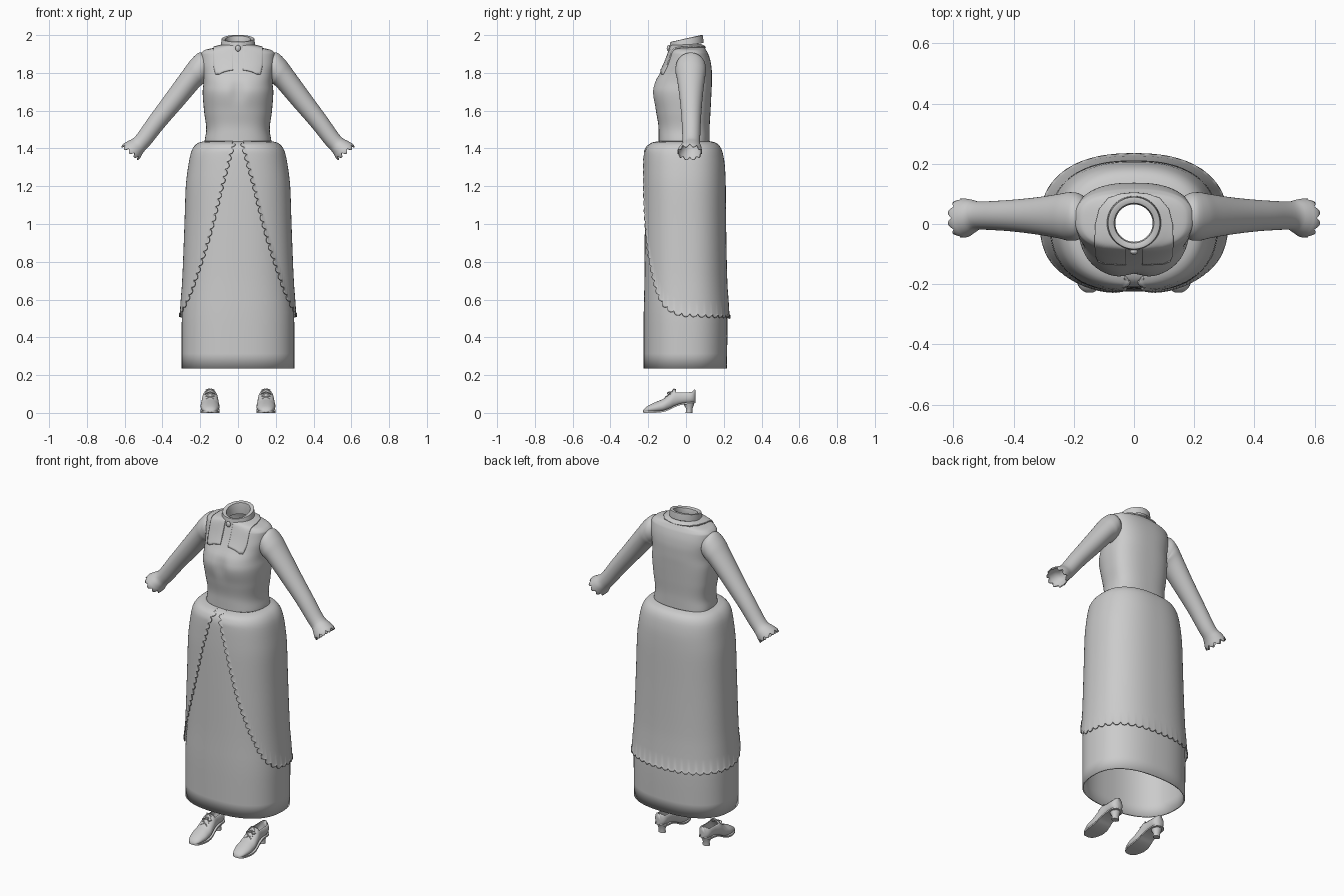
import bpy, bmesh
from math import sin, cos, pi, radians, copysign, exp, atan2, hypot
from mathutils import Vector
from mathutils.bvhtree import BVHTree

if "Cube" in bpy.data.objects:
    bpy.data.objects.remove(bpy.data.objects["Cube"])

cloth = bpy.data.materials.new("grey_cloth")
cloth.use_nodes = True
cloth.diffuse_color = (0.6, 0.6, 0.6, 1)
cloth.node_tree.nodes["Principled BSDF"].inputs["Base Color"].default_value = (0.6, 0.6, 0.6, 1)


def smooth_value(table, t, k=1):
    """Monotone cubic through column k of the table, keyed by column 0."""
    n = len(table)
    t = min(max(t, table[0][0]), table[-1][0])
    d = [(table[i+1][k] - table[i][k]) / (table[i+1][0] - table[i][0]) for i in range(n - 1)]

    def slope(i):
        if i == 0 or i == n - 1:
            return d[min(i, n - 2)]
        a, b = d[i-1], d[i]
        return 2 * a * b / (a + b) if a * b > 0 else 0
    i = max(j for j in range(n - 1) if table[j][0] <= t)
    h = table[i+1][0] - table[i][0]
    s = (t - table[i][0]) / h
    return ((1 + 2*s) * (1-s)**2 * table[i][k] + s * (1-s)**2 * h * slope(i)
            + s*s * (3 - 2*s) * table[i+1][k] + s*s * (s-1) * h * slope(i+1))


def finish(obj, thickness=0, angle=40):
    obj.data.materials.append(cloth)
    if thickness:
        mod = obj.modifiers.new("thickness", "SOLIDIFY")
        mod.thickness = thickness
        mod.offset = 0
    bpy.ops.object.select_all(action="DESELECT")
    obj.select_set(True)
    bpy.context.view_layer.objects.active = obj
    bpy.ops.object.shade_smooth_by_angle(angle=radians(angle))
    return obj


def loft(name, rings, closed=True, caps=False, thickness=0, drop=None):
    """Skin a list of equal point rows; drop(face) removes faces."""
    bm = bmesh.new()
    rows = [[bm.verts.new(p) for p in r] for r in rings]
    n = len(rows[0])
    for a, b in zip(rows, rows[1:]):
        for i in range(n if closed else n - 1):
            j = (i + 1) % n
            bm.faces.new((a[i], a[j], b[j], b[i]))
    if caps:
        bm.faces.new(rows[0])
        bm.faces.new(rows[-1])
    bmesh.ops.recalc_face_normals(bm, faces=bm.faces)
    if drop:
        bmesh.ops.delete(bm, geom=[f for f in bm.faces if drop(f)], context="FACES")
    mesh = bpy.data.meshes.new(name)
    bm.to_mesh(mesh)
    bm.free()
    obj = bpy.data.objects.new(name, mesh)
    bpy.context.collection.objects.link(obj)
    return finish(obj, thickness)


def tube(name, points, radius):
    curve = bpy.data.curves.new(name, "CURVE")
    curve.dimensions = "3D"
    curve.bevel_depth = radius
    curve.bevel_resolution = 2
    spline = curve.splines.new("POLY")
    spline.points.add(len(points) - 1)
    for sp, p in zip(spline.points, points):
        sp.co = (*p, 1)
    obj = bpy.data.objects.new(name, curve)
    bpy.context.collection.objects.link(obj)
    curve.materials.append(cloth)


def power(v, n):
    return copysign(abs(v) ** (2 / n), v)


def oval(theta, z, w, front, back, n, cy=0):
    """Point on a rounded oval; theta 0 is the front."""
    c = power(cos(theta), n)
    return Vector((w * power(sin(theta), n), cy - c * ((front + cy) if c > 0 else (back - cy)), z))


# Skirts: z, half width, front depth, back depth
skirt = [(0.23, .302, .228, .22), (0.5, .302, .228, .224), (0.7, .289, .224, .212), (1.0, .277, .222, .206),
         (1.2, .27, .22, .204), (1.3, .258, .217, .2), (1.38, .242, .212, .187),
         (1.415, .222, .197, .17), (1.43, .2, .172, .148), (1.436, .172, .14, .122)]


def skirt_point(theta, z, grow=0.0):
    w, f, b = (smooth_value(skirt, z, k) + grow for k in (1, 2, 3))
    return oval(theta, z, w, f, b, 2.4)


N = 96
levels = [0.235 + 1.2 * (1 - (1 - i / 30) ** 2) for i in range(31)]
loft("underskirt", [[skirt_point(2 * pi * i / N, z, -0.008) for i in range(N)] for z in levels], thickness=0.008)

# Overskirt: hem height by angle from the front, sampled evenly along the edge
hem = [(6, 1.43), (9, 1.36), (15, 1.23), (25, 1.03), (33, .9), (49, .71), (60, .615), (72, .56),
       (90, .53), (180, .52)]
fine = []
for i in range(1201):
    a = 6 + 174 * (i / 1200)
    fine.append((radians(a), smooth_value(hem, a)))
length = [0.0]
for p, q in zip(fine, fine[1:]):
    length.append(length[-1] + (skirt_point(*q) - skirt_point(*p)).length)
SCALLOPS, STEPS = 36, 8
edge, k = [], 0
for i in range(SCALLOPS * STEPS + 1):
    target = length[-1] * i / (SCALLOPS * STEPS)
    while k < 1199 and length[k + 1] < target:
        k += 1
    edge.append(fine[k])
edge[-1] = fine[-1]
half = []
for i, (a, z) in enumerate(edge):
    top = 1.436
    column = [skirt_point(a, top - (top - z) * (r / 24) ** 2, 0.004) for r in range(25)]
    # Scalloped trim leaves the edge at a right angle, along the cloth
    a0, z0 = edge[max(i - 2, 0)]
    a1, z1 = edge[min(i + 2, len(edge) - 1)]
    along = (skirt_point(a1, z1) - skirt_point(a0, z0)).normalized()
    p = column[-1]
    normal = Vector((p.x / .09, p.y / .05, 0)).normalized()
    out = normal.cross(along).normalized()
    if out.z > 0 or (abs(out.z) < .3 and out.y > 0):
        out = -out
    depth = 0.004 + 0.018 * abs(sin(pi * i / STEPS)) ** 0.7
    column += [p + out * depth * s + normal * 0.005 * s for s in (.5, 1)]
    half.append(column)
mirror = [[Vector((-p.x, p.y, p.z)) for p in c] for c in reversed(half[:-1])]
loft("overskirt", half + mirror, closed=False, thickness=0.005)

# Bodice: z, half width, front depth, back depth
body = [(1.40, .172, .138, .12), (1.43, .177, .145, .125), (1.5, .168, .145, .125), (1.6, .18, .16, .13),
        (1.7, .187, .179, .135), (1.75, .183, .167, .137), (1.8, .188, .138, .137), (1.85, .196, .113, .132),
        (1.9, .196, .094, .118), (1.92, .178, .087, .107), (1.935, .115, .083, .097), (1.945, .075, .06, .08)]


def body_point(theta, z):
    w, f, b = (smooth_value(body, z, k) for k in (1, 2, 3))
    p = oval(theta, z, w, f, b, 2.5, 0.02)
    if p.y < 0:
        p.y += .014 * exp(-(p.x / .035) ** 2 - ((z - 1.7) / .06) ** 2)
    return p


levels = [1.40 + .5 * i / 34 for i in range(34)] + [1.9 + .045 * i / 16 for i in range(17)]
bodice = loft("bodice", [[body_point(2 * pi * i / N, z) for i in range(N)] for z in levels])
tree = BVHTree.FromPolygons([v.co for v in bodice.data.vertices], [p.vertices for p in bodice.data.polygons])

# Yoke panels laid over the shoulders, open at the front
corner = [(.026, -.132), (.06, -.132), (.1, -.13), (.118, -.122), (.128, -.1), (.13, -.05), (.128, 0),
          (.115, .05), (.085, .085), (.045, .098), (0, .102)]
path = []
for p, q in zip(corner, corner[1:]):
    path += [Vector(p).lerp(Vector(q), s / 6) for s in range(6)]
path += [Vector(corner[-1])]
path += [Vector((-p.x, p.y)) for p in reversed(path[:-1])]
rings = []
for s in range(15):
    row = []
    for p in path:
        a = atan2(p.x, -p.y)
        inner = Vector((.072 * sin(a), .005 - .075 * cos(a)))
        if abs(inner.x) < .026 and p.y < 0:
            inner.x = copysign(.026, p.x)
        q = inner.lerp(p, s / 14)
        hit = tree.ray_cast(Vector((q.x, q.y, 3)), Vector((0, 0, -1)))[0]
        row.append(Vector((q.x, q.y, (hit.z if hit else 1.94) + .004)))
    rings.append(row)
loft("yoke", rings, closed=False, thickness=0.008)

# Turned collar, tilted forward, with two points at the front
collar = []
for r, base, tilt, point in ((.09, 1.948, .01, .045), (.089, 1.962, .013, .015), (.086, 1.981, .018, 0),
                             (.079, 1.983, .018, 0), (.066, 1.978, .018, 0), (.062, 1.955, .012, 0),
                             (.064, 1.92, .008, 0)):
    row = []
    for i in range(N):
        a = 2 * pi * i / N
        away = min(a, 2 * pi - a)
        z = base - tilt * cos(a) - point * exp(-((away - .5) / .28) ** 2)
        row.append((r * sin(a), .003 - r * cos(a), z))
    collar.append(row)
loft("collar", collar)

# Knot and tails at the throat
bpy.ops.mesh.primitive_uv_sphere_add(segments=16, ring_count=10, radius=1, location=(0, -.092, 1.93))
knot = bpy.context.object
knot.name = "throat_knot"
knot.scale = (.014, .01, .017)
finish(knot)

# Sleeves: centre x, z, y, radius in the front plane, radius in depth, slope
arm = [(0, .165, 1.832, .025, .066, .064, 5), (.5, .193, 1.827, .025, .079, .077, 8),
       (1, .212, 1.81, .025, .071, .078, 24), (2, .243, 1.775, .026, .06, .072, 42),
       (3, .33, 1.665, .027, .053, .058, 51), (4, .43, 1.54, .028, .046, .048, 51),
       (5, .515, 1.43, .028, .042, .044, 51), (5.6, .545, 1.405, .024, .049, .055, 51),
       (6, .562, 1.388, .02, .056, .062, 51)]
M = 80


def sleeve_ring(t, frill=0.0):
    x, z, y, r, ry, slope = (smooth_value(arm, t, k) for k in range(1, 7))
    g = radians(slope)
    row = []
    for i in range(M):
        a = 2 * pi * i / M
        push = frill * abs(sin(5 * a))
        row.append(Vector((x + r * cos(a) * sin(g) + push * cos(g), y + ry * sin(a),
                           z + r * cos(a) * cos(g) - push * sin(g))))
    return row


for side, sign in (("left", 1), ("right", -1)):
    rings = [sleeve_ring(6 * i / 36) for i in range(37)] + [sleeve_ring(6, .01), sleeve_ring(6, .02)]
    loft(side + "_sleeve", [[(sign * p.x, p.y, p.z) for p in r] for r in rings], thickness=0.005)

# Shoes: y, underside, top, half width
shoe = [(-.226, .004, .012, .012), (-.215, .003, .026, .028), (-.19, .003, .042, .04), (-.15, .004, .06, .048),
        (-.12, .008, .073, .048), (-.09, .018, .098, .044), (-.06, .033, .124, .04), (-.02, .046, .122, .036),
        (.02, .05, .122, .036), (.04, .052, .126, .03), (.05, .056, .122, .014)]
for side, sign in (("left", 1), ("right", -1)):
    cx = .148 * sign
    rings, sole = [], []
    for i in range(41):
        y = -.226 + .276 * i / 40
        lo, hi, w = (smooth_value(shoe, y, k) for k in (1, 2, 3))
        mid, row = (lo + hi) / 2, []
        for j in range(32):
            a = 2 * pi * j / 32
            up = sin(a)
            row.append((cx + w * power(cos(a), 2.5) * (1 - .22 * max(up, 0)), y, mid + (hi - lo) / 2 * power(up, 2.5)))
        rings.append(row)
        sole.append([(cx + sx * (w + .003), y, lo + dz) for sx, dz in ((-1, -.003), (1, -.003), (1, .006), (-1, .006))])
    loft(side + "_shoe", rings, caps=True, thickness=0.003,
         drop=lambda f: f.normal.z > .6 and f.calc_center_median().z > .11 and f.calc_center_median().y > -.055)
    loft(side + "_sole", sole, caps=True)
    # Curved heel block
    heel = []
    for z, w, back, front in ((0, .022, .034, -.002), (.02, .02, .034, .002), (.04, .027, .041, -.01), (.058, .031, .046, -.02)):
        heel.append([(cx + w * cos(2 * pi * j / 24), (back + front) / 2 + (back - front) / 2 * sin(2 * pi * j / 24), z)
                     for j in range(24)])
    loft(side + "_heel", heel, caps=True)
    # Crossed laces and bow
    for r in range(3):
        y = -.115 + .02 * r
        for d in (-1, 1):
            pts = []
            for s in range(9):
                u = s / 4 - 1
                yy = y + .009 * (1 + d * u)
                pts.append((cx + .022 * u, yy, smooth_value(shoe, yy, 2) + .003 - .006 * u * u))
            tube(side + "_lace", pts, .0025)
    for d in (-1, 1):
        tube(side + "_bow_loop", [(cx + d * .026 * sin(pi * s / 12), -.085 - .014 * sin(2 * pi * s / 12),
                                   .112 - .012 * sin(pi * s / 12)) for s in range(13)], .0028)
